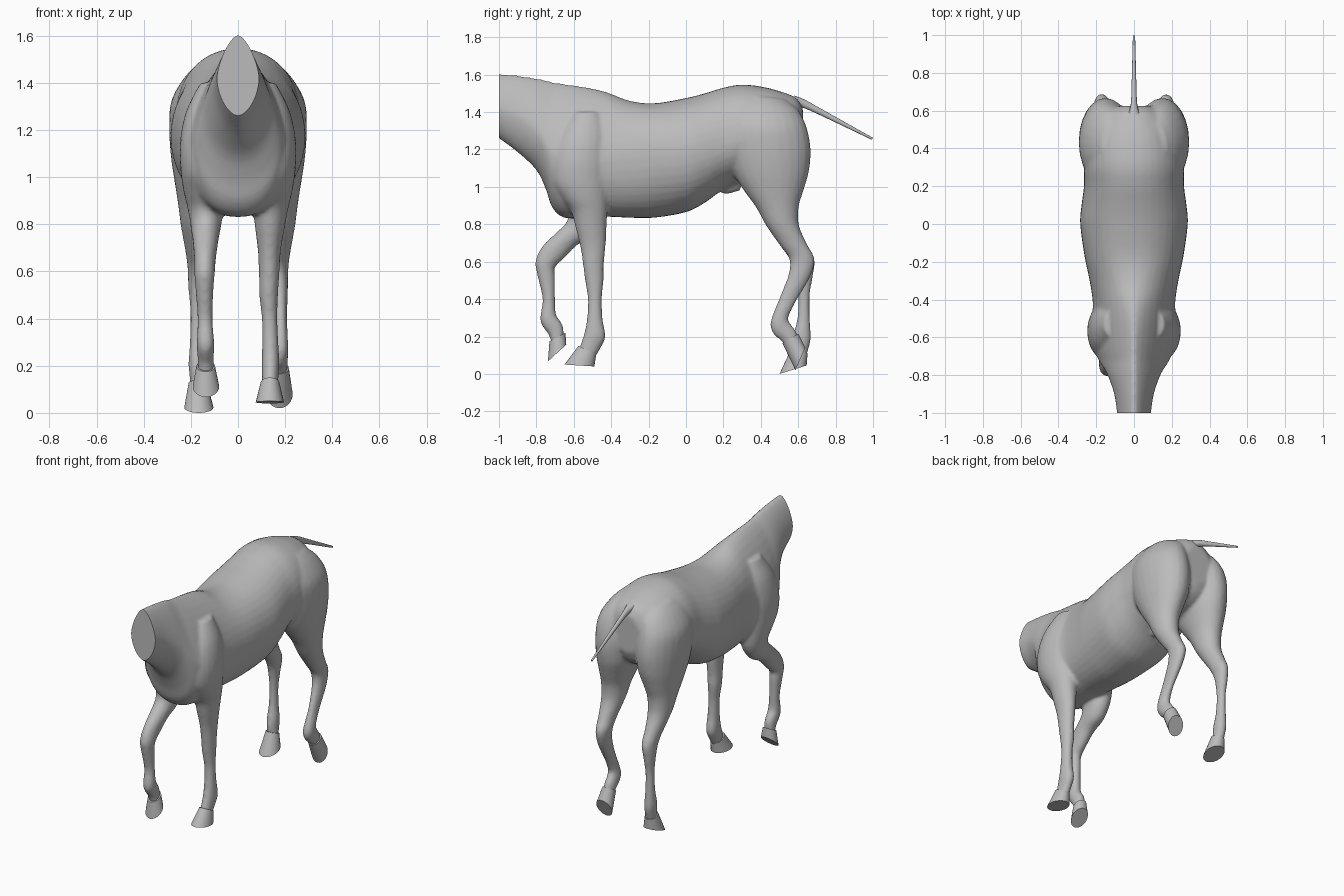
import bpy, bmesh, math
from mathutils import Vector

grey = bpy.data.materials.new("plain grey")
grey.diffuse_color = (0.5, 0.5, 0.5, 1)


def spline(rows, n):
    """Catmull-Rom interpolation of parameter rows."""
    out = []
    for i in range(len(rows) - 1):
        p0, p1, p2 = rows[max(i - 1, 0)], rows[i], rows[i + 1]
        p3 = rows[min(i + 2, len(rows) - 1)]
        for k in range(n):
            t = k / n
            out.append([0.5 * (2 * b + (c - a) * t + (2 * a - 5 * b + 4 * c - d) * t * t
                               + (3 * b - a - 3 * c + d) * t ** 3)
                        for a, b, c, d in zip(p0, p1, p2, p3)])
    out.append(list(rows[-1]))
    return out


def loft(bm, rings):
    """Skin a list of closed rings and cap both ends."""
    vs = [[bm.verts.new(p) for p in r] for r in rings]
    n = len(vs[0])
    for a, b in zip(vs, vs[1:]):
        for i in range(n):
            j = (i + 1) % n
            bm.faces.new((a[i], a[j], b[j], b[i]))
    bm.faces.new(vs[0])
    bm.faces.new(vs[-1][::-1])


def limb_ring(row, n=24):
    """Ellipse from front point, back point, centre x and half width."""
    yf, zf, yb, zb, x, rx = row
    c, u = Vector((x, (yf + yb) / 2, (zf + zb) / 2)), Vector((0, (yb - yf) / 2, (zb - zf) / 2))
    return [c + u * math.cos(a) + Vector((rx * math.sin(a), 0, 0))
            for a in (2 * math.pi * i / n for i in range(n))]


def trunk_ring(row, n=40):
    """Cross-section from y, bottom, top, widest height, half width, top and bottom roundness."""
    y, zb, zt, zw, w, at, ab = row
    ring = []
    for i in range(n):
        a = 2 * math.pi * i / n
        s, c = math.sin(a), math.cos(a)
        e, h = (at, zt - zw) if c > 0 else (ab, zw - zb)
        ring.append(Vector((w * math.copysign(abs(s) ** e, s), y,
                            zw + h * math.copysign(abs(c) ** e, c))))
    return ring


def finish(name, bm):
    bmesh.ops.recalc_face_normals(bm, faces=bm.faces)
    me = bpy.data.meshes.new(name)
    bm.to_mesh(me)
    bm.free()
    ob = bpy.data.objects.new(name, me)
    bpy.context.collection.objects.link(ob)
    me.materials.append(grey)
    return ob


def shade(ob, angle=40):
    bpy.ops.object.select_all(action='DESELECT')
    ob.select_set(True)
    bpy.context.view_layer.objects.active = ob
    bpy.ops.object.shade_smooth_by_angle(angle=math.radians(angle))


# Trunk from neck stump to rump
trunk = [
    (-1.04, 1.30, 1.605, 1.44, .085, 1.35, 1.15),
    (-1.00, 1.26, 1.605, 1.42, .09, 1.35, 1.15),
    (-.90, 1.185, 1.595, 1.38, .105, 1.35, 1.1),
    (-.80, 1.09, 1.58, 1.30, .14, 1.4, 1.0),
    (-.75, .99, 1.57, 1.22, .17, 1.45, .95),
    (-.715, .89, 1.56, 1.17, .19, 1.45, .9),
    (-.65, .835, 1.55, 1.14, .215, 1.45, .9),
    (-.52, .835, 1.53, 1.13, .225, 1.35, .9),
    (-.42, .84, 1.505, 1.14, .218, 1.2, .9),
    (-.30, .835, 1.46, 1.15, .235, 1.05, .9),
    (-.17, .835, 1.447, 1.16, .262, .95, .95),
    (0, .865, 1.475, 1.17, .285, .95, .95),
    (.10, .915, 1.50, 1.19, .278, .95, .95),
    (.20, .985, 1.53, 1.22, .265, .95, .95),
    (.30, 1.02, 1.547, 1.25, .265, .95, 1),
    (.42, 1.03, 1.533, 1.26, .255, .95, 1),
    (.52, 1.05, 1.505, 1.26, .22, .95, 1),
    (.59, 1.10, 1.475, 1.27, .17, 1, 1),
    (.625, 1.17, 1.42, 1.28, .10, 1, 1),
]

# Shoulders and haunches, shared by both sides: front y/z, back y/z, x, half width
shoulder = [
    (-.60, 1.40, -.46, 1.40, .11, .05),
    (-.68, 1.28, -.42, 1.28, .13, .09),
    (-.72, 1.15, -.41, 1.15, .138, .108),
    (-.72, 1.03, -.41, 1.03, .138, .106),
    (-.67, .94, -.415, .94, .138, .093),
]
haunch = [
    (.31, 1.49, .53, 1.47, .10, .07),
    (.24, 1.43, .60, 1.41, .125, .105),
    (.205, 1.32, .645, 1.32, .147, .137),
    (.21, 1.20, .667, 1.20, .15, .142),
    (.25, 1.08, .657, 1.08, .152, .132),
    (.31, .98, .628, .98, .162, .107),
    (.375, .89, .602, .89, .17, .085),
    (.43, .79, .605, .79, .172, .07),
    (.50, .69, .65, .69, .172, .052),
    (.55, .62, .688, .61, .17, .044),
]
front_standing = [
    (-.615, .87, -.42, .87, .138, .076),
    (-.59, .78, -.425, .78, .135, .062),
    (-.565, .68, -.43, .68, .133, .048),
    (-.55, .58, -.44, .58, .132, .043),
    (-.54, .50, -.44, .50, .13, .04),
    (-.525, .40, -.45, .40, .134, .033),
    (-.53, .29, -.445, .29, .137, .035),
    (-.545, .215, -.43, .20, .138, .038),
    (-.56, .17, -.455, .14, .137, .035),
    (-.575, .12, -.49, .08, .135, .034),
]
front_lifted = [
    (-.63, .87, -.43, .83, -.136, .074),
    (-.64, .81, -.49, .74, -.137, .062),
    (-.70, .75, -.58, .69, -.138, .053),
    (-.77, .68, -.65, .62, -.14, .046),
    (-.805, .60, -.70, .57, -.142, .043),
    (-.793, .52, -.70, .52, -.142, .038),
    (-.767, .40, -.70, .40, -.14, .032),
    (-.78, .30, -.695, .32, -.138, .037),
    (-.768, .255, -.67, .28, -.138, .037),
    (-.735, .21, -.655, .245, -.137, .034),
    (-.715, .15, -.655, .19, -.136, .034),
]
hind_lifted = [
    (.55, .54, .66, .51, .175, .037),
    (.505, .42, .59, .39, .18, .028),
    (.465, .32, .55, .31, .18, .032),
    (.45, .26, .55, .28, .178, .036),
    (.47, .21, .565, .26, .177, .035),
    (.51, .175, .59, .225, .176, .034),
    (.55, .12, .61, .16, .176, .032),
]
hind_standing = [
    (.585, .54, .68, .53, -.175, .036),
    (.60, .42, .662, .42, -.176, .026),
    (.595, .30, .662, .30, -.176, .029),
    (.575, .215, .668, .20, -.174, .036),
    (.57, .165, .66, .15, -.172, .034),
    (.575, .09, .635, .07, -.168, .034),
]


def side(rows, s):
    return [(*r[:4], s * r[4], r[5]) for r in rows]


# Body: trunk and four legs merged into one skin
bm = bmesh.new()
loft(bm, [trunk_ring(r) for r in spline(trunk, 4)])
for rows in (side(shoulder, 1) + front_standing, side(shoulder, -1) + front_lifted,
             side(haunch, 1) + hind_lifted, side(haunch, -1) + hind_standing):
    loft(bm, [limb_ring(r) for r in spline(rows, 4)])
# Belly sheath
loft(bm, [limb_ring(r, 16) for r in spline([(.19, .975, .21, 1.03, 0, .02),
                                            (.21, .96, .25, 1.05, 0, .035),
                                            (.29, .98, .30, 1.06, 0, .035)], 4)])
raw = finish("body_raw", bm)
m = raw.modifiers.new("merge", 'REMESH')
m.mode, m.voxel_size = 'VOXEL', .011
m = raw.modifiers.new("soften", 'SMOOTH')
m.factor, m.iterations = .5, 5
dg = bpy.context.evaluated_depsgraph_get()
merged = bpy.data.meshes.new_from_object(raw.evaluated_get(dg))
bpy.data.objects.remove(raw)

# Flat cut through the neck
bm = bmesh.new()
bm.from_mesh(merged)
cut = bmesh.ops.bisect_plane(bm, geom=bm.verts[:] + bm.edges[:] + bm.faces[:],
                             plane_co=(0, -1, 0), plane_no=(0, -1, 0), clear_outer=True)
edges = [e for e in cut["geom_cut"] if isinstance(e, bmesh.types.BMEdge)]
bmesh.ops.holes_fill(bm, edges=edges, sides=0)
bpy.data.meshes.remove(merged)
body = finish("body", bm)
body.data.materials.clear()
body.data.materials.append(grey)
for p in body.data.polygons:
    p.material_index = 0
shade(body)

# Hooves: coronet ring to sole ring
hooves = {
    "front_hoof_right": [(-.575, .15, -.48, .105, .136, .04), (-.65, .05, -.49, .04, .135, .06)],
    "front_hoof_left": [(-.73, .175, -.645, .22, -.137, .04), (-.738, .067, -.64, .157, -.136, .056)],
    "hind_hoof_right": [(.515, .165, .60, .215, .176, .04), (.585, .02, .638, .14, .176, .056)],
    "hind_hoof_left": [(.565, .14, .65, .11, -.17, .04), (.50, 0, .645, .045, -.166, .062)],
}
for name, rows in hooves.items():
    bm = bmesh.new()
    loft(bm, [limb_ring(r) for r in rows])
    shade(finish(name, bm))

# Tail: thin tapering stalk
bm = bmesh.new()
tail = [(.57, 1.43, .58, 1.488, 0, .035), (.62, 1.425, .635, 1.466, 0, .018),
        (.72, 1.382, .732, 1.412, 0, .013), (.993, 1.252, 1.0, 1.262, 0, .006)]
loft(bm, [limb_ring(r, 12) for r in spline(tail, 4)])
shade(finish("tail", bm))
